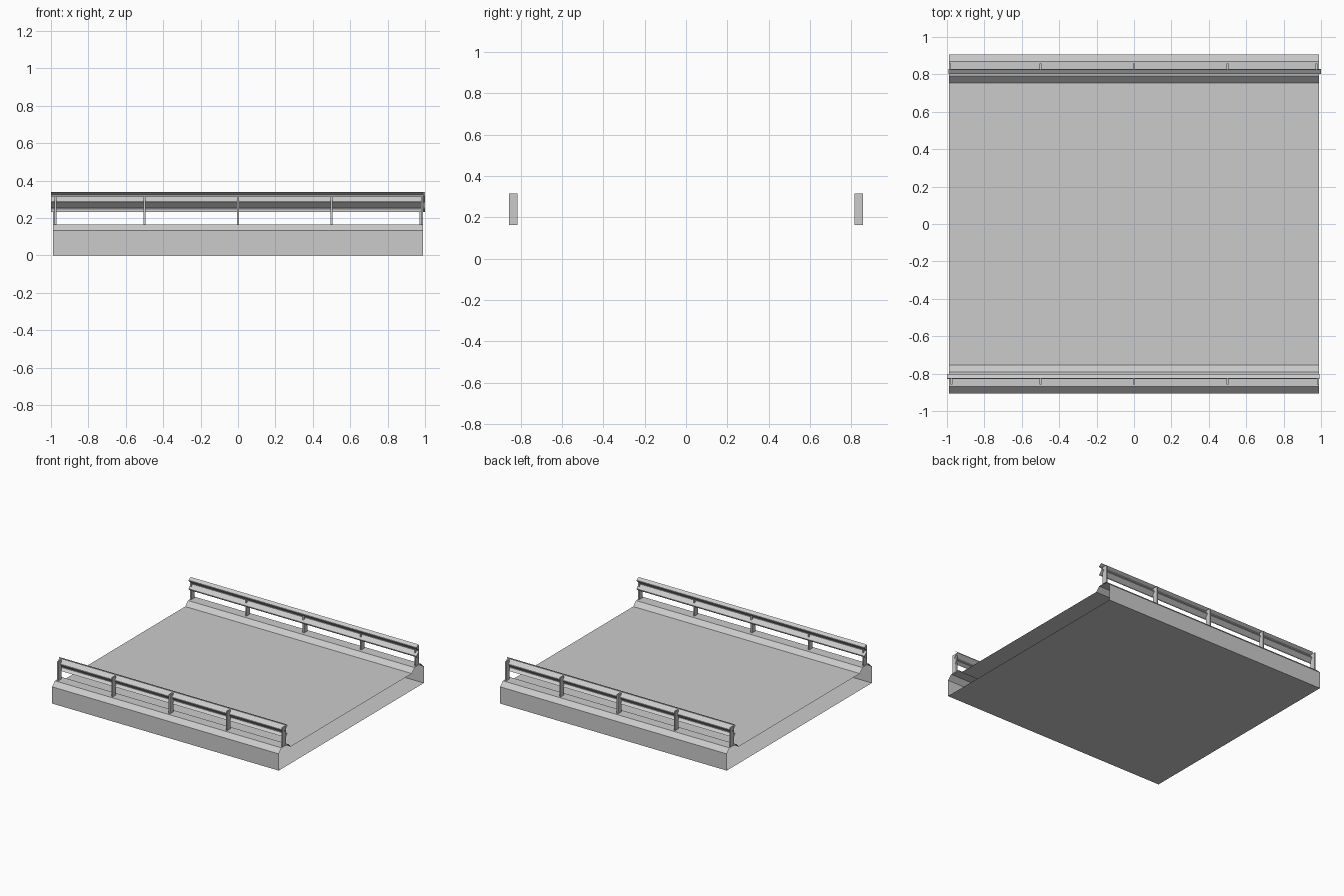
import bpy, bmesh
from math import pi
from mathutils import Matrix

if "Cube" in bpy.data.objects:
    bpy.data.objects.remove(bpy.data.objects["Cube"])


def finish(bm, name, turn):
    if turn:
        bm.transform(Matrix.Rotation(pi, 4, 'Z'))
    mesh = bpy.data.meshes.new(name)
    bm.to_mesh(mesh)
    bm.free()
    obj = bpy.data.objects.new(name, mesh)
    bpy.context.collection.objects.link(obj)
    return obj


def sweep_x(name, profile, x0, x1, closed=False, turn=False):
    """Sweep a (y, z) profile along x as an open-ended sheet."""
    bm = bmesh.new()
    a = [bm.verts.new((x0, y, z)) for y, z in profile]
    b = [bm.verts.new((x1, y, z)) for y, z in profile]
    n = len(profile)
    for i in range(n if closed else n - 1):
        j = (i + 1) % n
        bm.faces.new((a[i], b[i], b[j], a[j]))
    return finish(bm, name, turn)


def box(name, lo, hi, turn=False):
    bm = bmesh.new()
    bmesh.ops.create_cube(bm, size=1)
    for v in bm.verts:
        v.co = [lo[k] if v.co[k] < 0 else hi[k] for k in range(3)]
    return finish(bm, name, turn)


# road slab with raised kerbs, open at both ends
half = [(-0.905, 0), (-0.905, 0.132), (-0.87, 0.166), (-0.79, 0.166), (-0.755, 0.132)]
loop = half + [(-y, z) for y, z in reversed(half)]
sweep_x("road_slab", loop[::-1], -0.99, 0.99, closed=True)

# W-shaped guard rail and its posts, the second side turned half a circle
rail = [(-0.825, 0.338), (-0.801, 0.322), (-0.801, 0.316), (-0.83, 0.288),
        (-0.83, 0.282), (-0.801, 0.254), (-0.801, 0.248), (-0.825, 0.232)]
for side, turn in (("front", False), ("back", True)):
    sweep_x(side + "_guard_rail", rail, -1.0, 0.993, turn=turn)
    for i, x in enumerate((-0.975, -0.5, 0, 0.5, 0.984)):
        box(f"{side}_rail_post_{i + 1}", (x - 0.005, -0.857, 0.164),
            (x + 0.005, -0.815, 0.316), turn)
